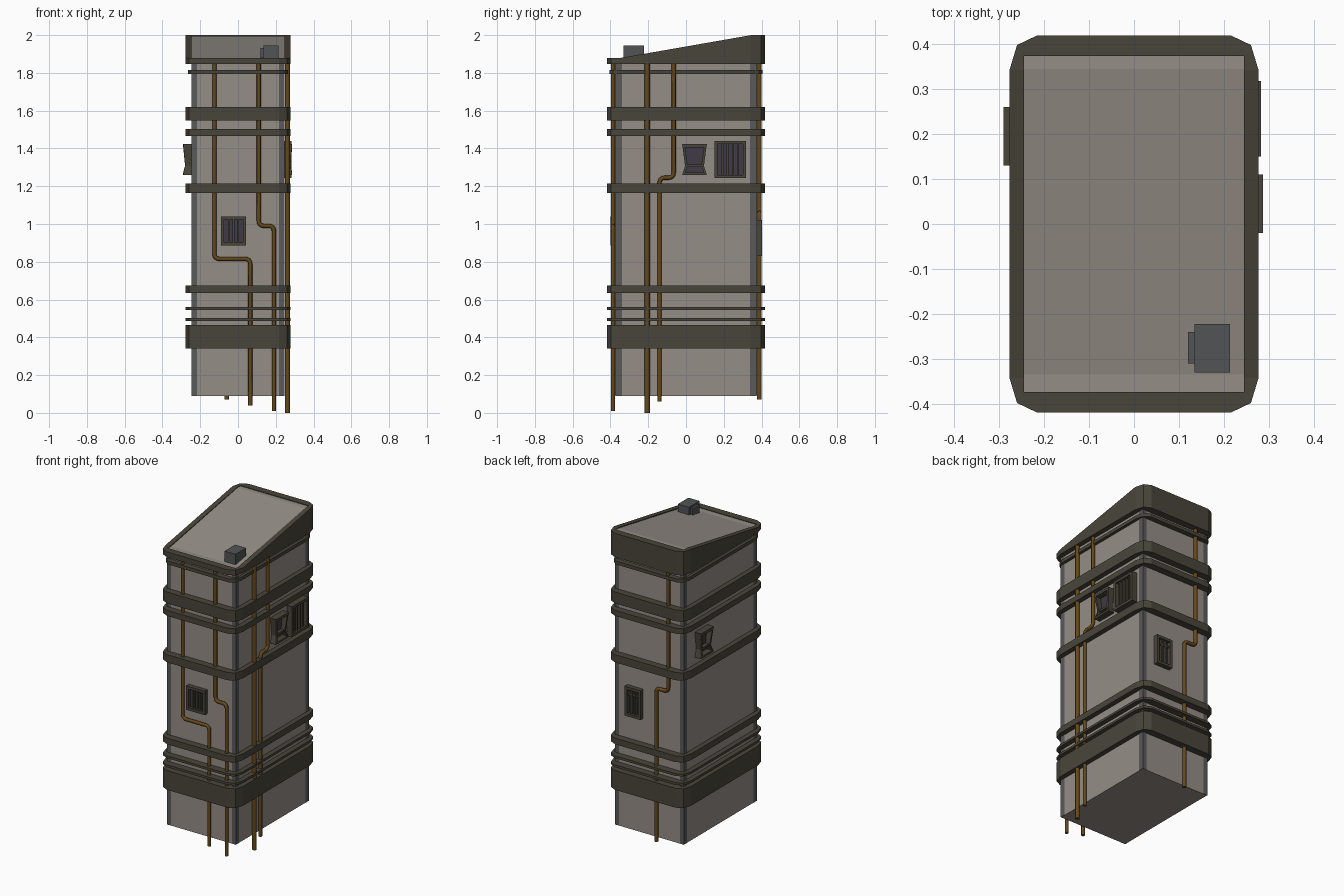
import bpy, bmesh
from mathutils import Vector

if "Cube" in bpy.data.objects:
    bpy.data.objects.remove(bpy.data.objects["Cube"])

BX, BY = 0.245, 0.373          # body half sizes


def mat(name, c):
    m = bpy.data.materials.new(name)
    m.diffuse_color = (*c, 1)
    m.use_nodes = True
    m.node_tree.nodes["Principled BSDF"].inputs["Base Color"].default_value = m.diffuse_color
    return m


WALL = mat("wall", (0.30, 0.27, 0.24))
BAND = mat("band", (0.065, 0.06, 0.042))
PIPE = mat("pipe", (0.13, 0.065, 0.01))
TRIM = mat("trim", (0.10, 0.10, 0.105))
GLASS = mat("glass", (0.05, 0.042, 0.058))
VENT = mat("vent", (0.085, 0.087, 0.09))


def mesh(name, verts, faces, m):
    me = bpy.data.meshes.new(name)
    me.from_pydata([tuple(v) for v in verts], [], faces)
    bm = bmesh.new()
    bm.from_mesh(me)
    bmesh.ops.recalc_face_normals(bm, faces=bm.faces)
    bm.to_mesh(me)
    bm.free()
    me.materials.append(m)
    ob = bpy.data.objects.new(name, me)
    bpy.context.collection.objects.link(ob)
    return ob


def loft(name, loops, m, wrap=False):
    """Skin a list of equal closed loops; wrap joins last to first, else ends are capped."""
    n, k = len(loops[0]), len(loops)
    verts = [v for lp in loops for v in lp]
    faces = []
    for a in range(k if wrap else k - 1):
        b = (a + 1) % k
        for i in range(n):
            j = (i + 1) % n
            faces.append((a * n + i, a * n + j, b * n + j, b * n + i))
    if not wrap:
        faces += [tuple(range(n)), tuple(range((k - 1) * n, k * n))]
    return mesh(name, verts, faces, m)


def box(name, lo, hi, m):
    rect = [(lo[0], lo[1]), (hi[0], lo[1]), (hi[0], hi[1]), (lo[0], hi[1])]
    return loft(name, [[(x, y, z) for x, y in rect] for z in (lo[2], hi[2])], m)


def roof_z(y):
    return 1.88 + 0.12 * min(1, max(0, (y + 0.335) / 0.68))


# body with sloping roof
side = [(-BY, 0.09), (-BY, 1.876), (-0.335, 1.876), (0.345, 1.996), (BY, 1.996), (BY, 0.09)]
loft("tower_body", [[(x, y, z) for y, z in side] for x in (-BX, BX)], WALL)

# darker corner trims
for sx in (-1, 1):
    for sy in (-1, 1):
        xs = sorted((sx * 0.218, sx * (BX + 0.002)))
        ys = sorted((sy * 0.34, sy * (BY + 0.002)))
        box("corner_trim", (xs[0], ys[0], 0.091), (xs[1], ys[1], 1.86), TRIM)


# bands and roof rim share a chamfered outline
def outline(s):
    c = [(0.277 - s, 0.342), (0.26 - s, 0.398 - s), (0.216, 0.419 - s)]
    return (c + [(-x, y) for x, y in c[::-1]]
            + [(-x, -y) for x, y in c] + [(x, -y) for x, y in c[::-1]])


def band(name, z0, top, s=0.0):
    out = outline(s)
    inn = [(max(-BX, min(BX, x)), max(-BY, min(BY, y))) for x, y in out]
    loft(name, [[(x, y, z0) for x, y in inn], [(x, y, z0) for x, y in out],
                [(x, y, top(y)) for x, y in out], [(x, y, top(y)) for x, y in inn]], BAND, True)


for z0, z1, s in [(0.34, 0.465, 0), (0.487, 0.502, 0), (0.545, 0.56, 0), (0.635, 0.675, 0),
                  (1.165, 1.215, 0), (1.466, 1.502, 0), (1.547, 1.62, 0), (1.793, 1.815, 0.013)]:
    band("wall_band", z0, lambda y, z=z1: z, s)
band("roof_rim", 1.846, roof_z)

# wall coordinates: u along wall, v up, d outwards
PLACE = {"front": lambda u, v, d: (u, -BY - d, v), "back": lambda u, v, d: (u, BY + d, v),
         "right": lambda u, v, d: (BX + d, u, v), "left": lambda u, v, d: (-BX - d, u, v)}


def pipe(wall, pts, r):
    P = [Vector(PLACE[wall](u, v, r + 0.003)) for u, v in pts]
    path = [P[0]]
    for a, b, c in zip(P, P[1:], P[2:]):          # rounded elbows
        p, q = b + (a - b).normalized() * 0.028, b + (c - b).normalized() * 0.028
        for i in range(5):
            t = i / 4
            path.append(p * (1 - t) ** 2 + b * 2 * t * (1 - t) + q * t * t)
    path.append(P[-1])
    cu = bpy.data.curves.new("pipe", "CURVE")
    cu.dimensions = "3D"
    cu.bevel_depth, cu.bevel_resolution, cu.use_fill_caps = r, 2, True
    sp = cu.splines.new("POLY")
    sp.points.add(len(path) - 1)
    for pt, co in zip(sp.points, path):
        pt.co = (*co, 1)
    cu.materials.append(PIPE)
    bpy.context.collection.objects.link(bpy.data.objects.new(wall + "_pipe", cu))


def bend(u0, u1, zb, z0):
    return [(u0, 1.855), (u0, zb), (u1, zb), (u1, z0)]


pipe("front", bend(-0.125, 0.065, 0.815, 0.04), 0.011)
pipe("front", bend(0.11, 0.19, 0.99, 0.01), 0.011)
pipe("right", [(-0.205, 1.855), (-0.205, 0.0)], 0.0135)
pipe("right", bend(-0.065, -0.14, 1.245, 0.06), 0.011)
pipe("back", bend(-0.145, -0.06, 1.06, 0.07), 0.012)


# windows
def bar(wall, u0, u1, v0, v1, d, m=BAND):
    rect = [(u0, v0), (u1, v0), (u1, v1), (u0, v1)]
    loft(wall + "_window_bar", [[PLACE[wall](u, v, e) for u, v in rect] for e in (0.0, d)], m)


def frame(wall, outer, inner, depth):
    f = PLACE[wall]
    back = [0.0] * len(outer)
    loft(wall + "_window_frame",
         [[f(u, v, d) for (u, v), d in zip(lp, ds)]
          for lp, ds in ((outer, back), (outer, depth), (inner, depth), (inner, back))], BAND, True)
    mesh(wall + "_window_pane", [f(u, v, 0.006) for u, v in inner],
         [tuple(range(len(inner)))], GLASS)


def barred(wall, u0, u1, v0, v1, d, bars, t=0.017):
    def rect(e):
        return [(u0 + e, v0 + e), (u1 - e, v0 + e), (u1 - e, v1 - e), (u0 + e, v1 - e)]
    frame(wall, rect(0), rect(t), [d] * 4)
    for i in range(bars):
        u = u0 + t + (u1 - u0 - 2 * t) * (i + 1) / (bars + 1)
        bar(wall, u - 0.005, u + 0.005, v0 + t, v1 - t, d * 0.75)


def flared(wall, uc, v0, d):
    def loop(w, waist, lo, mid, hi):
        half = [(w, v0 + lo), (waist, v0 + mid), (w, v0 + hi)]
        return [(uc + a, v) for a, v in half] + [(uc - a, v) for a, v in half[::-1]]
    ds = [d, d - 0.01, d]
    frame(wall, loop(0.065, 0.05, 0, 0.048, 0.163), loop(0.05, 0.036, 0.013, 0.05, 0.146), ds + ds)
    bar(wall, uc - 0.037, uc + 0.037, v0 + 0.043, v0 + 0.056, d - 0.014)


barred("front", -0.09, 0.043, 0.885, 1.04, 0.028, 3)
barred("right", 0.15, 0.318, 1.243, 1.44, 0.037, 4)
barred("back", 0.045, 0.158, 0.83, 1.02, 0.03, 2)
bar("back", 0.06, 0.143, 0.965, 0.977, 0.02)
flared("right", 0.045, 1.26, 0.042)
flared("left", 0.195, 1.26, 0.045)

# roof vent unit
box("roof_vent", (0.135, -0.33, 1.87), (0.214, -0.222, 1.945), VENT)
box("roof_vent_side", (0.12, -0.31, 1.88), (0.136, -0.24, 1.932), VENT)
